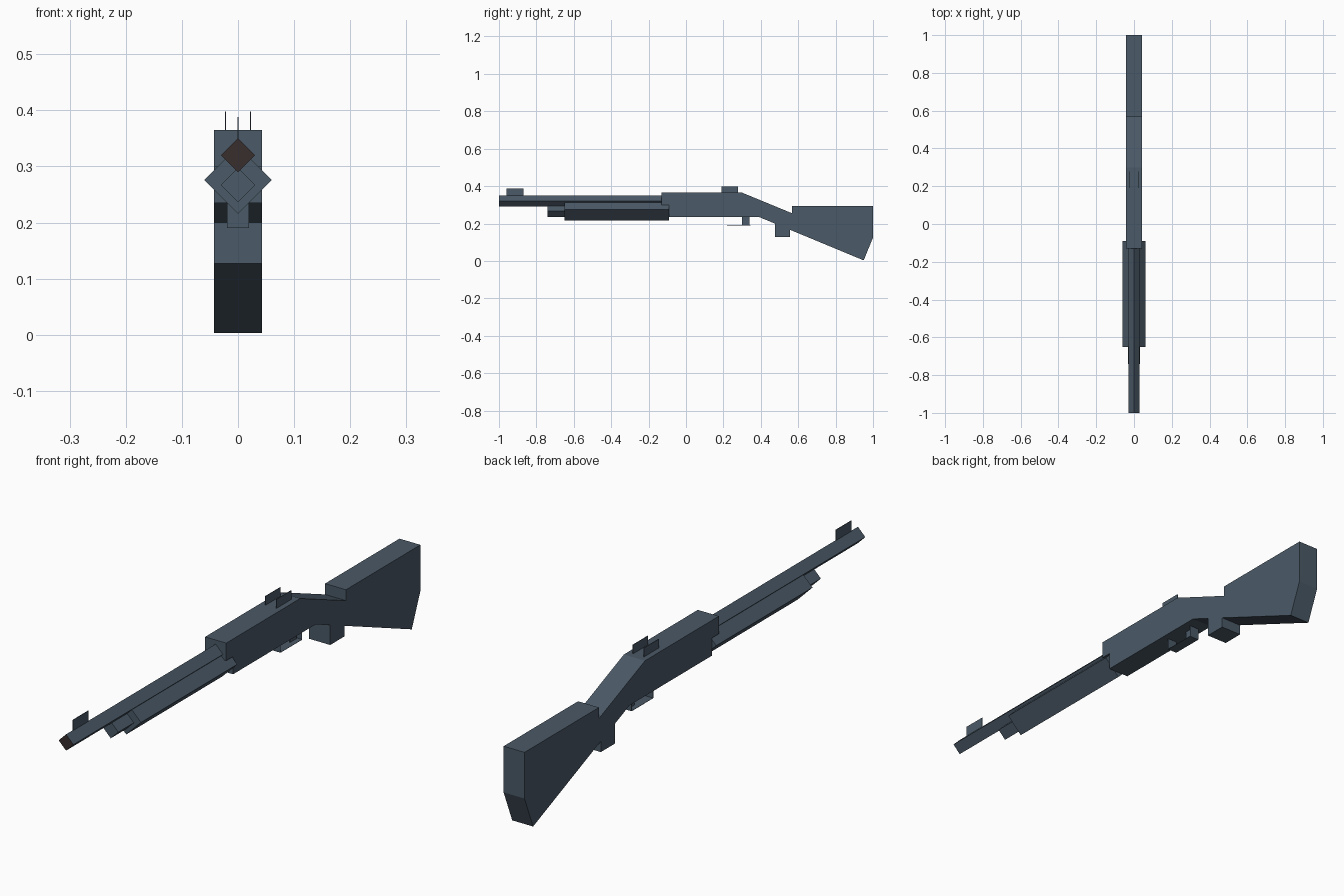
import bpy
import bmesh
from mathutils import Vector

default = bpy.data.objects.get("Cube")
if default:
    bpy.data.objects.remove(default, do_unlink=True)


def make_material(name, rgb):
    mat = bpy.data.materials.new(name)
    mat.use_nodes = True
    mat.diffuse_color = (*rgb, 1)
    bsdf = next(n for n in mat.node_tree.nodes if n.type == 'BSDF_PRINCIPLED')
    bsdf.inputs["Base Color"].default_value = (*rgb, 1)
    return mat


slate = make_material("slate_blue", (0.069, 0.100, 0.135))
bore = make_material("dark_brown", (0.040, 0.027, 0.027))


def prism(name, points, offset):
    """Extrude a closed outline by an offset vector into a flat-shaded solid."""
    bm = bmesh.new()
    face = bm.faces.new([bm.verts.new(p) for p in points])
    new = bmesh.ops.extrude_face_region(bm, geom=[face], use_keep_orig=True)["geom"]
    verts = [v for v in new if isinstance(v, bmesh.types.BMVert)]
    bmesh.ops.translate(bm, verts=verts, vec=Vector(offset))
    bmesh.ops.recalc_face_normals(bm, faces=bm.faces)
    mesh = bpy.data.meshes.new(name)
    bm.to_mesh(mesh)
    bm.free()
    mesh.materials.append(slate)
    obj = bpy.data.objects.new(name, mesh)
    bpy.context.collection.objects.link(obj)
    return obj


def side_profile(name, half_width, outline):
    return prism(name, [(-half_width, y, z) for y, z in outline], (2 * half_width, 0, 0))


def box(name, x, y, z):
    outline = [(y[0], z[0]), (y[1], z[0]), (y[1], z[1]), (y[0], z[1])]
    return prism(name, [(x[0], a, b) for a, b in outline], (x[1] - x[0], 0, 0))


def diamond_bar(name, radius, z, y0, y1):
    corners = [(radius, 0), (0, radius), (-radius, 0), (0, -radius)]
    return prism(name, [(x, y0, z + dz) for x, dz in corners], (0, y1 - y0, 0))


# Receiver with the sloping wrist, and the shoulder stock
side_profile("receiver", 0.043, [
    (-0.13, 0.365), (0.30, 0.365), (0.567, 0.255), (0.567, 0.162),
    (0.39, 0.235), (-0.09, 0.235), (-0.09, 0.30), (-0.13, 0.30)])
side_profile("stock", 0.0425, [
    (0.567, 0.295), (1.0, 0.295), (1.0, 0.125), (0.95, 0.003), (0.567, 0.162)])
box("grip", (-0.043, 0.043), (0.475, 0.557), (0.127, 0.20))

# Diamond-section barrel with a dark muzzle face, lower tube and sliding handle
barrel = diamond_bar("barrel", 0.03, 0.32, -1.0, -0.09)
barrel.data.materials.append(bore)
for poly in barrel.data.polygons:
    if poly.normal.y < -0.9:
        poly.material_index = 1
diamond_bar("lower_tube", 0.031, 0.267, -0.74, -0.09)
diamond_bar("sliding_handle", 0.06, 0.276, -0.65, -0.09)

# Thin trigger and its guard
T = 0.001
box("trigger", (-T, T), (0.30, 0.34), (0.19, 0.236))
box("guard_base", (-0.02, 0.02), (0.22, 0.345), (0.19, 0.19 + T))
for name, y in (("guard_front", 0.22), ("guard_back", 0.345)):
    box(name, (-0.02, 0.02), (y - T, y), (0.19, 0.236))

# Thin sight blades
box("front_sight", (-T, T), (-0.96, -0.87), (0.345, 0.388))
for name, x in (("rear_sight_left", 0.022), ("rear_sight_right", -0.022)):
    box(name, (x - T, x + T), (0.19, 0.277), (0.363, 0.398))
